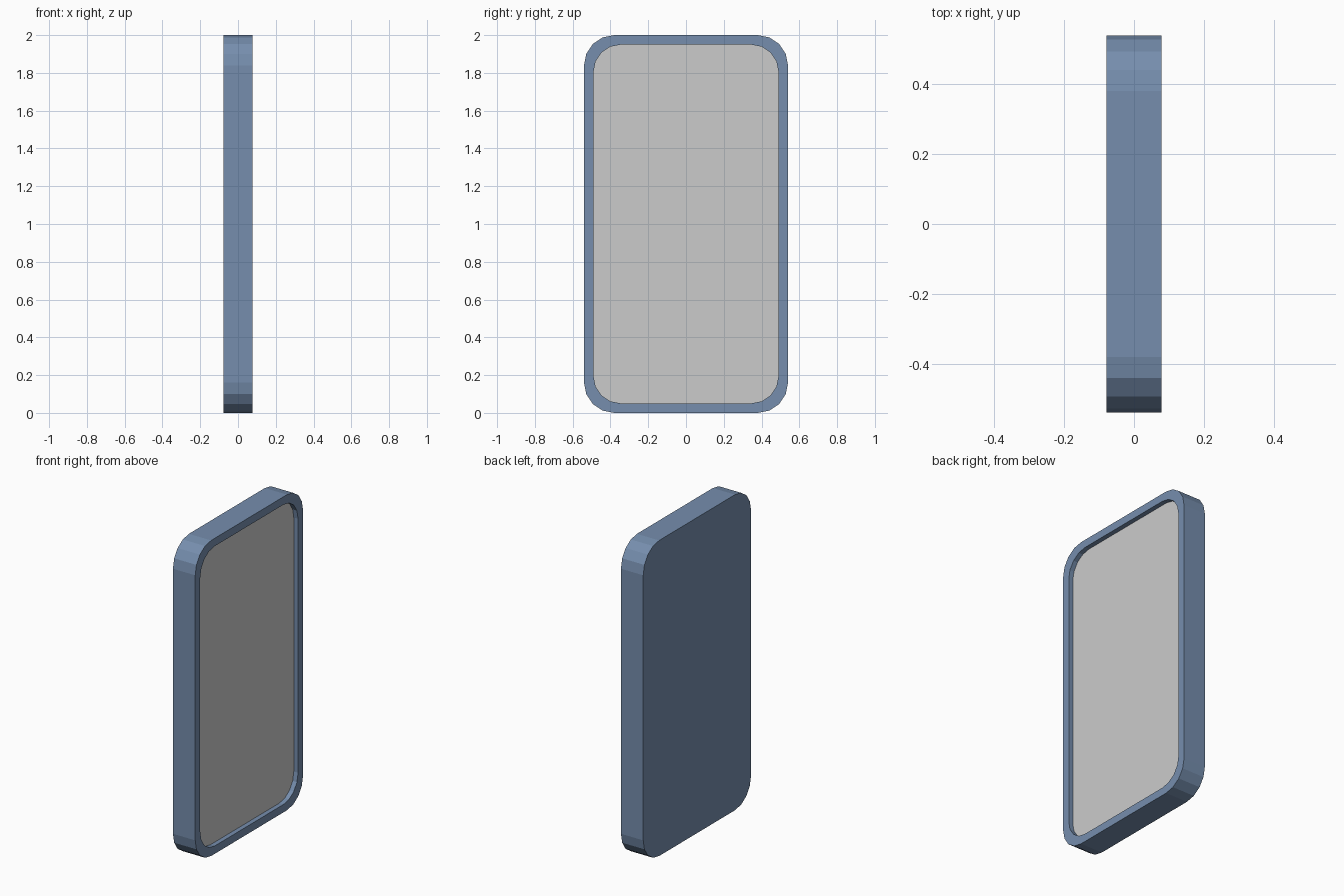
import bpy, bmesh
from math import sin, cos, pi

if "Cube" in bpy.data.objects:
    bpy.data.objects.remove(bpy.data.objects["Cube"])

HALF_Y, HALF_Z, HALF_X = 0.54, 1.0, 0.078
RIM, SCREEN_X = 0.05, 0.048


def outline(hy, hz, r, seg=4):
    """Rounded rectangle in the y-z plane, centred at z = 1."""
    pts = []
    for k, (sy, sz) in enumerate(((1, 1), (-1, 1), (-1, -1), (1, -1))):
        for i in range(seg + 1):
            a = (k + i / seg) * pi / 2
            pts.append((sy * (hy - r) + r * cos(a), 1 + sz * (hz - r) + r * sin(a)))
    return pts


def loft(name, rings, color=None):
    """Bridge a list of (x, outline) rings and cap both ends."""
    bm = bmesh.new()
    loops = [[bm.verts.new((x, y, z)) for y, z in pts] for x, pts in rings]
    for a, b in zip(loops, loops[1:]):
        n = len(a)
        for i in range(n):
            j = (i + 1) % n
            bm.faces.new((a[i], a[j], b[j], b[i]))
    bm.faces.new(loops[0][::-1])
    bm.faces.new(loops[-1])
    bmesh.ops.recalc_face_normals(bm, faces=bm.faces)
    mesh = bpy.data.meshes.new(name)
    bm.to_mesh(mesh)
    bm.free()
    ob = bpy.data.objects.new(name, mesh)
    bpy.context.collection.objects.link(ob)
    if color:
        mat = bpy.data.materials.new(name + "_paint")
        mat.diffuse_color = color
        mat.use_nodes = True
        mat.node_tree.nodes["Principled BSDF"].inputs["Base Color"].default_value = mat.diffuse_color
        mesh.materials.append(mat)
    return ob


outer = outline(HALF_Y, HALF_Z, 0.16)
inner = outline(HALF_Y - RIM, HALF_Z - RIM, 0.145)

# Case: back, side wall, front rim, recess wall and recess floor
loft("case", [(-HALF_X, outer), (HALF_X, outer), (HALF_X, inner), (SCREEN_X - 0.01, inner)],
     (0.18, 0.27, 0.42, 1))

# Screen plate filling the bottom of the recess
loft("screen", [(SCREEN_X - 0.01, inner), (SCREEN_X, inner)])
